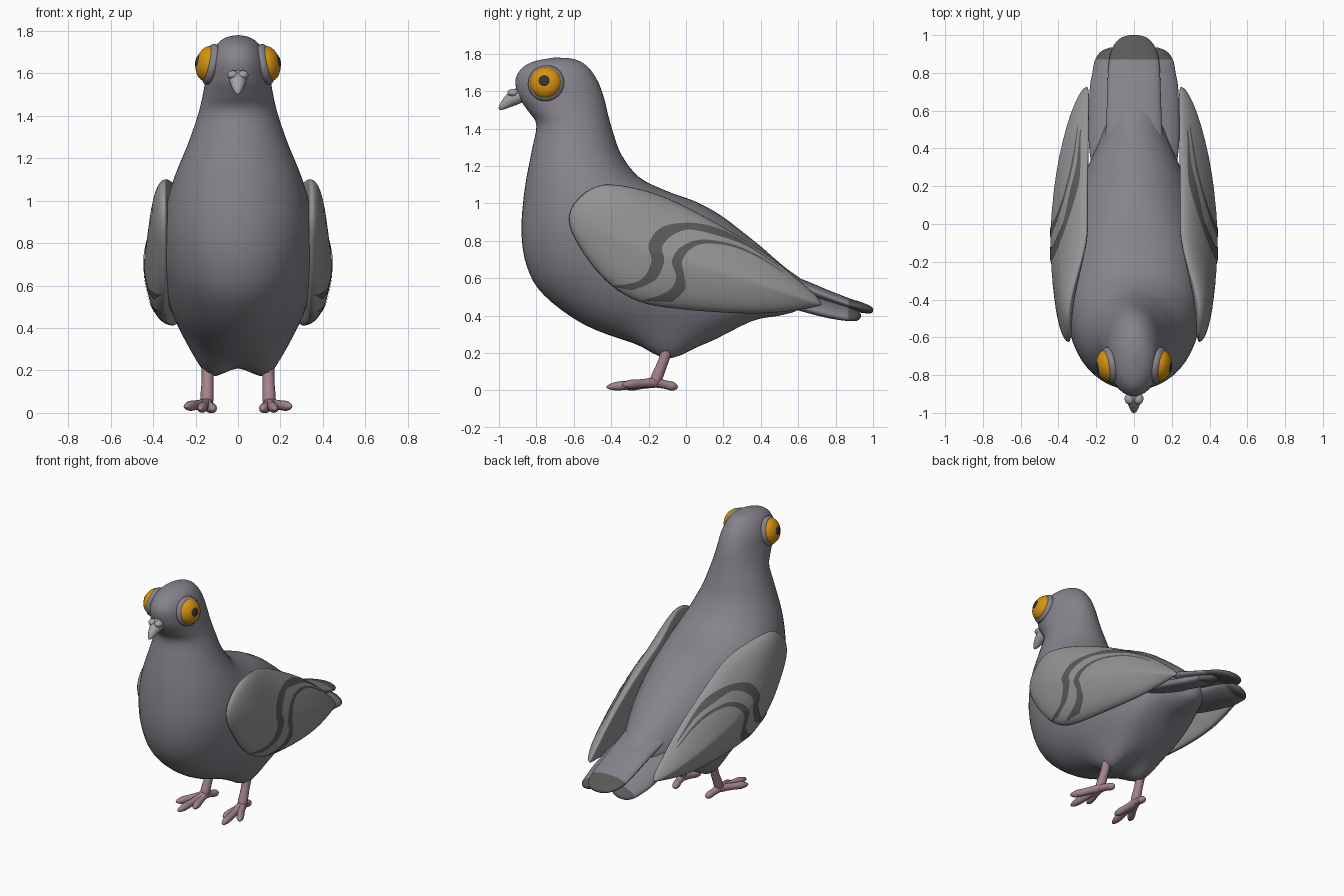
import bpy, bmesh, math
from mathutils import Vector, Matrix
from mathutils.bvhtree import BVHTree

if "Cube" in bpy.data.objects:
    bpy.data.objects.remove(bpy.data.objects["Cube"])


def material(name, r, g, b):
    m = bpy.data.materials.new(name)
    m.diffuse_color = (r, g, b, 1)
    m.use_nodes = True
    m.node_tree.nodes["Principled BSDF"].inputs["Base Color"].default_value = m.diffuse_color
    return m


BODY = material("slate", .24, .23, .26)
WING = material("light_grey", .30, .30, .30)
DARK = material("dark_grey", .10, .105, .10)
AMBER = material("amber", .68, .29, .005)
BLACK = material("charcoal", .035, .035, .035)
PINK = material("dusky_pink", .36, .23, .25)
BEAK = material("beak_grey", .38, .38, .38)


def finish(bm, name, mat, mirror=False):
    bmesh.ops.recalc_face_normals(bm, faces=bm.faces)
    me = bpy.data.meshes.new(name)
    bm.to_mesh(me)
    me.materials.append(mat)
    for p in me.polygons:
        p.use_smooth = True
    ob = bpy.data.objects.new(name, me)
    bpy.context.collection.objects.link(ob)
    if mirror:
        ob.modifiers.new("mirror", 'MIRROR').use_mirror_merge = False
    return ob


def spline(keys, n, closed=False):
    """Catmull-Rom through tuples of numbers, n steps per span."""
    k, out = len(keys), []
    get = (lambda i: keys[i % k]) if closed else (lambda i: keys[max(0, min(k - 1, i))])
    for i in range(k if closed else k - 1):
        for s in range(n):
            t = s / n
            out.append(tuple(
                .5 * (2 * b + (c - a) * t + (2 * a - 5 * b + 4 * c - d) * t * t + (3 * b - a - 3 * c + d) * t ** 3)
                for a, b, c, d in zip(get(i - 1), get(i), get(i + 1), get(i + 2))))
    if not closed:
        out.append(tuple(keys[-1]))
    return out


def skin(rings):
    """Closed mesh through a list of point rings."""
    bm = bmesh.new()
    vs = [[bm.verts.new(p) for p in r] for r in rings]
    n = len(vs[0])
    for a, b in zip(vs, vs[1:]):
        for i in range(n):
            bm.faces.new((a[i], a[(i + 1) % n], b[(i + 1) % n], b[i]))
    bm.faces.new(vs[0])
    bm.faces.new(vs[-1])
    return bm


def ellipse(c, u, v, n):
    c, u, v = Vector(c), Vector(u), Vector(v)
    return [c + u * math.cos(2 * math.pi * i / n) + v * math.sin(2 * math.pi * i / n) for i in range(n)]


def tube(name, keys, mat, mirror=True, n=12):
    """Round tapering limb; keys are (x, y, z, radius)."""
    pts = spline(keys, 5)
    d = (Vector(keys[-1][:3]) - Vector(keys[0][:3])).normalized()
    u = d.cross(Vector((1, 0, 0))).normalized()
    v = d.cross(u)
    return finish(skin([ellipse(p[:3], u * p[3], v * p[3], n) for p in pts]), name, mat, mirror)


def ellipsoid(name, loc, scale, mat, normal=(0, 0, 1)):
    bm = bmesh.new()
    m = Matrix.Translation(loc) @ Vector(normal).to_track_quat('Z', 'Y').to_matrix().to_4x4() @ Matrix.Diagonal((*scale, 1))
    bmesh.ops.create_uvsphere(bm, u_segments=28, v_segments=16, radius=1, matrix=m)
    return finish(bm, name, mat, True)


# Body: front/belly y,z, back y,z, half width, from crown to rump
body = [(-.72, 1.778, -.70, 1.78, .008), (-.81, 1.76, -.60, 1.772, .062), (-.875, 1.725, -.53, 1.735, .105),
        (-.912, 1.66, -.475, 1.66, .138), (-.895, 1.57, -.44, 1.57, .153), (-.845, 1.495, -.418, 1.48, .168),
        (-.80, 1.42, -.39, 1.38, .19), (-.825, 1.28, -.345, 1.26, .235), (-.862, 1.08, -.25, 1.14, .30),
        (-.88, .85, -.10, 1.065, .345), (-.85, .66, .05, 1.01, .36), (-.76, .51, .18, .94, .36),
        (-.55, .355, .30, .85, .345), (-.30, .26, .40, .77, .31), (-.10, .215, .48, .70, .265),
        (.10, .25, .54, .65, .215), (.35, .37, .59, .615, .165), (.50, .40, .615, .595, .125),
        (.60, .43, .63, .57, .07), (.63, .48, .635, .54, .02)]
rings = [ellipse((0, (a + c) / 2, (b + d) / 2), (0, (c - a) / 2, (d - b) / 2), (w, 0, 0), 48)
         for a, b, c, d, w in spline(body, 4)]
bm = skin(rings)
for v in bm.verts:  # thigh bulges
    if v.co.z < .5:
        v.co.z -= .075 * math.exp(-((abs(v.co.x) - .14) / .085) ** 2 - ((v.co.y + .1) / .15) ** 2)
finish(bm, "body", BODY)

# Wings: domed blade from a side outline
outline = [(-.625, .91), (-.58, 1.02), (-.44, 1.10), (-.19, 1.06), (.07, .945), (.4, .75), (.62, .575),
           (.72, .475), (.68, .445), (.4, .412), (.02, .43), (-.25, .475), (-.43, .59), (-.57, .77)]


def wing_edge(y, z):
    x = .345 - .09 * (max(0, y + .2) / .9) ** 2
    s = max(0, min(1, (y + .5) / .5))
    return x - .3 * s * s * (3 - 2 * s) * max(0, z - .69 + .32 * y)


rim = spline(outline, 5, True)
rings = []
for i in range(25):
    a = math.radians(-88 + 176 * i / 24)
    r, h = math.cos(a), math.sin(a)
    ring = []
    for y, z in rim:
        y, z = y * r, .72 + (z - .72) * r
        ring.append((wing_edge(y, z) + h * (.1 if h > 0 else .04), y, z))
    rings.append(ring)
bm = skin(rings)
tree = BVHTree.FromBMesh(bm)
finish(bm, "wing", WING, True)

# Wing bars: strips laid on the wing surface; y, z of both edges
bars = {
    "front_wing_bar": [(-.40, .557, -.29, .535), (-.245, .59, -.165, .59), (-.185, .69, -.117, .69),
                       (-.20, .78, -.128, .765), (-.13, .872, -.075, .828), (.02, .897, .02, .86),
                       (.18, .865, .18, .825), (.33, .785, .33, .77), (.5, .665, .5, .66)],
    "rear_wing_bar": [(-.235, .48, -.075, .472), (-.097, .53, -.006, .54), (-.053, .605, -.01, .62),
                      (-.075, .69, -.021, .69), (-.03, .765, .02, .752), (.08, .806, .1, .785),
                      (.24, .785, .24, .77), (.38, .725, .38, .715), (.52, .635, .52, .63)]}
for name, keys in bars.items():
    bm = bmesh.new()
    prev = None
    for a, b, c, d in spline(keys, 8):
        row = []
        for k in range(6):
            p = Vector((1, a + (c - a) * k / 5, b + (d - b) * k / 5))
            hit, nor = tree.ray_cast(p, Vector((-1, 0, 0)))[:2]
            if hit is None:
                hit, nor = tree.find_nearest(Vector((.35, p.y, p.z)))[:2]
            row.append(bm.verts.new(hit + Vector((.004, 0, 0))))
        if prev:
            for k in range(5):
                bm.faces.new((prev[k], prev[k + 1], row[k + 1], row[k]))
        prev = row
    ob = finish(bm, name, DARK, True)
    if sum(p.normal.x for p in ob.data.polygons) < 0:
        ob.data.flip_normals()


# Tail feathers: keys are x, y, z, half width, half thickness; dark beyond y = .87
def feather(name, keys, tilt, mirror):
    rings = []
    for x, y, z, w, h in spline(keys, 5):
        c, s = math.cos(tilt), math.sin(tilt)
        rings.append(ellipse((x, y, z), (w * c, 0, -w * s), (h * s, 0, h * c), 28))
    ob = finish(skin(rings), name, BODY, mirror)
    ob.data.materials.append(DARK)
    for p in ob.data.polygons:
        p.material_index = int(p.center.y > .87)


feather("centre_tail_feather", [(0, .3, .66, .16, .04), (0, .6, .56, .145, .042), (0, .75, .505, .14, .036),
        (0, .87, .462, .132, .032), (0, .94, .443, .11, .028), (0, .985, .432, .07, .02), (0, 1.0, .43, .02, .008)], 0, False)
feather("side_tail_feather", [(.15, .25, .57, .07, .03), (.14, .45, .52, .105, .04), (.135, .7, .45, .105, .04),
        (.125, .80, .425, .10, .036), (.12, .87, .41, .09, .03), (.115, .915, .40, .06, .022), (.11, .935, .40, .015, .008)], .3, True)

# Eyes
look = Vector((1, -.17, .22)).normalized()
eye = Vector((.14, -.75, 1.645))
ellipsoid("eyelid", eye - look * .012, (.098, .098, .042), BODY, look)
ellipsoid("eye", eye, (.085, .085, .058), AMBER, look)
ellipsoid("pupil", eye + look * .05, (.032, .032, .012), BLACK, look)

# Beak and cere
tube("beak", [(0, -.86, 1.59, .04), (0, -.91, 1.57, .042), (0, -.95, 1.545, .033),
              (0, -.985, 1.517, .018), (0, -1.0, 1.504, .004)], BEAK, False, 16)
ellipsoid("cere", (.024, -.925, 1.592), (.026, .03, .021), BEAK)

# Legs and toes
tube("leg", [(.14, -.09, .26, .034), (.143, -.12, .16, .028), (.147, -.16, .06, .031), (.147, -.17, .03, .02)], PINK)
toes = {"inner_toe": (.115, -.33, .016), "middle_toe": (.175, -.425, .018),
        "outer_toe": (.25, -.34, .03), "rear_toe": (.125, -.045, .016)}
for name, tip in toes.items():
    root, end = Vector((.147, -.16, .043)), Vector(tip)
    keys = [(*root.lerp(end, t), r) for t, r in ((0, .028), (.4, .023), (.75, .024), (.93, .015), (1, .004))]
    tube(name, keys, PINK)
